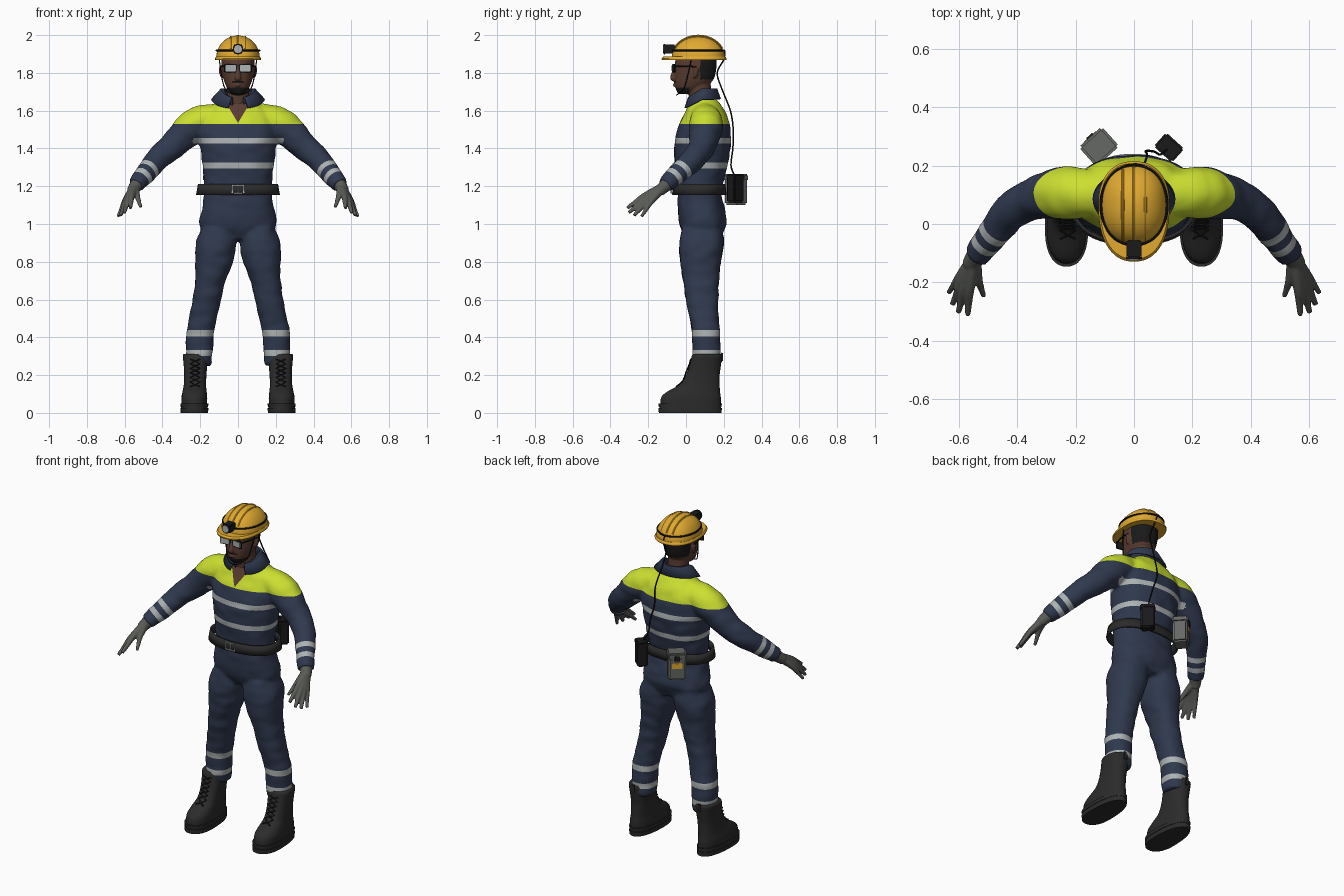
import bpy, bmesh, math
from mathutils import Vector, Matrix, noise

if "Cube" in bpy.data.objects:
    bpy.data.objects.remove(bpy.data.objects["Cube"])


def mat(name, *rgb):
    m = bpy.data.materials.new(name)
    m.use_nodes = True
    m.diffuse_color = (*rgb, 1)
    m.node_tree.nodes["Principled BSDF"].inputs["Base Color"].default_value = (*rgb, 1)
    return m


NAVY = mat("navy cloth", .029, .041, .078)
LIME = mat("safety yellow", .6, .74, .03)
SILVER = mat("reflective silver", .42, .45, .45)
AMBER = mat("helmet amber", .75, .4, .03)
SKIN = mat("skin", .1, .045, .03)
BOOT = mat("boot leather", .024, .024, .024)
BLACK = mat("black", .01, .01, .011)
GLOVE = mat("glove grey", .1, .105, .093)
CASE = mat("case grey", .13, .14, .13)


def finish(name, bm, mats, mirror=False, angle=40):
    bmesh.ops.recalc_face_normals(bm, faces=bm.faces)
    me = bpy.data.meshes.new(name)
    bm.to_mesh(me)
    bm.free()
    for m in mats:
        me.materials.append(m)
    me.shade_smooth()
    me.set_sharp_from_angle(angle=math.radians(angle))
    ob = bpy.data.objects.new(name, me)
    bpy.context.collection.objects.link(ob)
    if mirror:
        ob.modifiers.new("mirror", 'MIRROR')
    return ob


def spline(st, n):
    """Smooth curve through tuples of any length."""
    out = []
    for i in range(len(st) - 1):
        a, b, c, d = st[max(i - 1, 0)], st[i], st[i + 1], st[min(i + 2, len(st) - 1)]
        for k in range(n):
            t = k / n
            out.append([q + t * (r - p) / 2 + t * t * (p - 2.5 * q + 2 * r - s / 2)
                        + t ** 3 * (1.5 * (q - r) + (s - p) / 2) for p, q, r, s in zip(a, b, c, d)])
    return out + [list(st[-1])]


def loft(bm, rings):
    vs = [[bm.verts.new(p) for p in r] for r in rings]
    n = len(vs[0])
    for a, b in zip(vs, vs[1:]):
        for i in range(n):
            bm.faces.new((a[i], a[(i + 1) % n], b[(i + 1) % n], b[i]))
    bm.faces.new(vs[0][::-1])
    bm.faces.new(vs[-1])


def stack(bm, st, n=36, mid=.5, side=1, sub=4):
    """Horizontal oval rings: z, centre x, half width, front y, back y."""
    rings = []
    for z, cx, rx, y0, y1 in spline(st, sub):
        m, ring = y0 + (y1 - y0) * mid, []
        for i in range(n):
            a = math.tau * i / n
            c, s = math.cos(a), math.sin(a)
            r = (abs(c) ** 2.3 + abs(s) ** 2.3) ** (-1 / 2.3)
            ring.append((side * (cx + rx * c * r), m + s * r * (y1 - m if s > 0 else m - y0), z))
        rings.append(ring)
    loft(bm, rings)


def tube(bm, pts, n=16, sub=4, side=1):
    """Round tube through x, y, z, radius."""
    st = [(Vector((side * p[0], p[1], p[2])), p[3]) for p in spline(pts, sub)]
    rings, u = [], None
    for i, (p, r) in enumerate(st):
        t = (st[min(i + 1, len(st) - 1)][0] - st[max(i - 1, 0)][0]).normalized()
        u = t.orthogonal() if u is None else u - t * u.dot(t)
        u.normalize()
        w = t.cross(u)
        rings.append([p + r * (u * math.cos(math.tau * k / n) + w * math.sin(math.tau * k / n)) for k in range(n)])
    loft(bm, rings)


def wire(name, pts, m, mirror=False, n=8, sub=4):
    bm = bmesh.new()
    tube(bm, pts, n, sub)
    return finish(name, bm, [m], mirror)


def box(name, loc, size, m, turn=0, bevel=.004, mirror=False):
    bm = bmesh.new()
    M = Matrix.Translation(loc) @ Matrix.Rotation(math.radians(turn), 4, 'Z') @ Matrix.Diagonal((*size, 1))
    bmesh.ops.create_cube(bm, size=1, matrix=M)
    bmesh.ops.bevel(bm, geom=bm.edges[:], offset=bevel, segments=2, affect='EDGES')
    return finish(name, bm, [m], mirror, 35)


def fuse(bm, voxel, smooth):
    """Merge overlapping shells into one soft surface."""
    ob = finish("merge_helper", bm, [])
    r = ob.modifiers.new("fuse", 'REMESH')
    r.mode, r.voxel_size = 'VOXEL', voxel
    s = ob.modifiers.new("soften", 'SMOOTH')
    s.factor, s.iterations = .5, smooth
    out = bmesh.new()
    out.from_object(ob, bpy.context.evaluated_depsgraph_get())
    bpy.data.objects.remove(ob)
    return out


# Coverall: torso, legs and sleeves fused into one
bm = bmesh.new()
stack(bm, [(.92, 0, .17, 0, .18), (1, 0, .205, -.035, .215), (1.1, 0, .186, -.045, .2), (1.18, 0, .18, -.045, .19),
           (1.3, 0, .187, -.057, .217), (1.4, 0, .2, -.062, .235), (1.5, 0, .212, -.045, .235),
           (1.58, 0, .18, -.01, .215), (1.64, 0, .115, .02, .18), (1.665, 0, .08, .04, .15)])
for s in (1, -1):
    stack(bm, [(.98, .1, .09, -.02, .19), (.9, .116, .108, -.035, .2), (.8, .126, .1, -.03, .185),
               (.7, .146, .08, -.015, .175), (.6, .165, .075, 0, .17), (.5, .186, .074, .02, .172),
               (.42, .202, .073, .032, .18), (.3, .206, .07, .037, .182), (.25, .208, .066, .045, .178)], side=s)
    tube(bm, [(.08, .1, 1.575, .07), (.21, .107, 1.532, .09), (.285, .1, 1.475, .083), (.36, .08, 1.4, .07),
              (.425, .04, 1.345, .063), (.48, -.03, 1.28, .056), (.54, -.11, 1.205, .045)], 24, side=s)
bm = fuse(bm, .01, 5)
bm.normal_update()
for v in bm.verts:
    p = v.co
    v.co = p + v.normal * .005 * noise.noise(Vector((p.x * 13, p.y * 13, p.z * 20)))

# Cut the cloth along the colour borders
ELBOW, WRIST = Vector((.46, -.01, 1.3)), Vector((.54, -.11, 1.205))
AXIS = (WRIST - ELBOW).normalized()
HOOPS = [(1.425, 1.455), (1.295, 1.326), (.405, .44), (.3, .332)]
CUFFS = [(.012, .042), (.075, .105)]
cuts = [((0, 0, z), (0, 0, 1)) for pair in HOOPS for z in pair] + [((0, 0, 1.53), (0, 0, 1))]
for s in (1, -1):
    flip = Vector((s, 1, 1))
    cuts += [((ELBOW + AXIS * d) * flip, AXIS * flip) for pair in CUFFS for d in pair]
    cuts.append(((0, 0, 1.535), (s, 0, -.6)))
for co, no in cuts:
    bmesh.ops.bisect_plane(bm, geom=bm.verts[:] + bm.edges[:] + bm.faces[:], plane_co=co, plane_no=no)
for f in bm.faces:
    p = f.calc_center_median()
    ax = abs(p.x)
    d = (Vector((ax, p.y, p.z)) - ELBOW).dot(AXIS)
    if p.y < .06 and ax < (p.z - 1.535) * .6:
        f.material_index = 3
    elif p.z > 1.53:
        f.material_index = 1
    elif ax > .36:
        f.material_index = 2 * any(a < d < b for a, b in CUFFS)
    elif ax < .24 or p.z < .5:
        f.material_index = 2 * any(a < p.z < b for a, b in HOOPS)
    else:
        f.material_index = 0
finish("coverall", bm, [NAVY, LIME, SILVER, SKIN], angle=60)

# Folded collar, open at the front
bm = bmesh.new()
rows = []
for rx, ry, z in [(.066, .064, 1.65), (.073, .07, 1.715), (.09, .08, 1.718), (.142, .1, 1.662)]:
    row = []
    for i in range(33):
        a = math.radians(22 + i * 316 / 32)
        row.append(bm.verts.new((rx * math.sin(a), .085 - ry * math.cos(a), z - .05 * max(0, math.cos(a)))))
    rows.append(row)
for a, b in zip(rows, rows[1:]):
    for i in range(32):
        bm.faces.new((a[i], a[i + 1], b[i + 1], b[i]))
finish("collar", bm, [NAVY]).modifiers.new("cloth", 'SOLIDIFY').thickness = .008

# Head with neck, nose and ears
bm = bmesh.new()
stack(bm, [(1.688, 0, .03, -.04, .02), (1.71, 0, .052, -.052, .06), (1.74, 0, .067, -.06, .12),
           (1.77, 0, .077, -.06, .148), (1.82, 0, .084, -.058, .16), (1.87, 0, .086, -.055, .16),
           (1.94, 0, .065, -.02, .13)])
tube(bm, [(0, .09, 1.56, .065), (0, .075, 1.68, .06), (0, .07, 1.78, .06)], 24)
tube(bm, [(0, -.05, 1.835, .01), (0, -.065, 1.795, .013), (0, -.067, 1.772, .017), (0, -.055, 1.764, .01)])
tube(bm, [(0, -.055, 1.744, .013), (0, -.057, 1.728, .013)])
for s in (1, -1):
    tube(bm, [(.083, .045, 1.775, .008), (.087, .052, 1.8, .013), (.088, .055, 1.83, .014)], side=s)
bm = fuse(bm, .005, 3)
for f in bm.faces:
    p = f.calc_center_median()
    hair = p.z > 1.765 and p.y > .075
    beard = 1.68 < p.z < 1.722 and p.y < .015
    tache = 1.747 < p.z < 1.757 and p.y < -.045 and abs(p.x) < .032
    f.material_index = int(hair or beard or tache)
finish("head", bm, [SKIN, BLACK], angle=60)

# Hard hat: dome, brim, ridges, strap and lamp
bm = bmesh.new()
arc = [math.radians(a) for a in (0, 12, 25, 38, 50, 62, 74, 84, 89)]
stack(bm, [(1.88 + .118 * math.sin(a), 0, .115 * math.cos(a), .065 - .14 * math.cos(a), .065 + .14 * math.cos(a))
           for a in arc], 48)
finish("helmet_dome", bm, [AMBER])
bm = bmesh.new()
stack(bm, [(1.868, 0, .12, -.127, .213), (1.876, 0, .122, -.129, .215), (1.886, 0, .116, -.12, .208)], 48, .56, sub=2)
finish("helmet_brim", bm, [AMBER])
for name, x in [("left_ridge", .038), ("middle_ridge", 0), ("right_ridge", -.038)]:
    f = math.sqrt(1 - (x / .115) ** 2)
    wire(name, [(x, .065 - .14 * f * math.cos(a), 1.878 + .118 * f * math.sin(a), .006)
                for a in [math.radians(25 + 13 * i) for i in range(11)]], AMBER)
wire("helmet_strap", [(.114 * math.sin(a), .065 - .138 * math.cos(a), 1.918, .005)
                      for a in [math.tau * i / 24 for i in range(25)]], BLACK)
box("lamp_body", (0, -.085, 1.926), (.05, .058, .046), BLACK)
wire("lamp_rim", [(0, -.112, 1.926, .028), (0, -.12, 1.926, .027)], BLACK, n=24, sub=1)
wire("lamp_glass", [(0, -.118, 1.926, .021), (0, -.123, 1.926, .021)], SILVER, n=24, sub=1)
wire("chin_strap", [(.1, .03, 1.88, .003), (.088, .01, 1.79, .003), (.07, -.01, 1.72, .003), (.035, -.04, 1.69, .003),
                    (0, -.05, 1.683, .003)], BLACK, True)

# Safety glasses
box("glasses_frame", (.038, -.064, 1.824), (.07, .01, .046), BLACK, -8, .003, True)
box("glasses_lens", (.039, -.069, 1.824), (.056, .006, .034), SILVER, -8, .002, True)
wire("glasses_temple", [(.073, -.058, 1.836, .004), (.088, 0, 1.836, .004), (.092, .055, 1.832, .004)], BLACK, True)

# Gloves: every finger runs back into the wrist, forming the palm
bm = bmesh.new()
wrist = Vector((.548, -.12, 1.195))
tube(bm, [(.525, -.09, 1.222, .04), (.545, -.115, 1.198, .034), (.56, -.14, 1.175, .03)])
for tip, r in [((.57, -.312, 1.085), .018), ((.602, -.303, 1.06), .018), ((.622, -.275, 1.045), .018),
               ((.635, -.235, 1.04), .016), ((.515, -.248, 1.09), .016)]:
    tip = Vector(tip)
    k = wrist.lerp(tip, .52) + Vector((.004, 0, .01))
    tube(bm, [(*wrist, .026), (*k, r), (*k.lerp(tip, .55), r * .72), (*tip, r * .55)], 12)
finish("glove", fuse(bm, .005, 3), [GLOVE], True, 70)

# Boots with soles, cuffs, laces and pull tabs
bm = bmesh.new()
stack(bm, [(.045, .231, .068, -.136, .184), (.085, .231, .068, -.13, .184), (.112, .23, .064, -.1, .18),
           (.15, .228, .059, -.035, .178), (.2, .226, .059, 0, .178), (.26, .225, .063, .02, .186),
           (.3, .225, .067, .03, .191), (.312, .225, .062, .036, .186)], mid=.38)
finish("boot", bm, [BOOT], True, 60)
bm = bmesh.new()
for z, h in ((0, .026), (.03, .02)):
    stack(bm, [(z, .231, .073, -.144, .188), (z + h, .231, .074, -.146, .19)], mid=.38, sub=1)
stack(bm, [(.02, .231, .07, -.14, .186), (.035, .231, .07, -.14, .186)], mid=.38, sub=1)
finish("boot_sole", bm, [BOOT], True)
for s in (1, -1):
    wire("boot_lace_" + ("a" if s > 0 else "b"),
         [(.227 + s * .026 * (-1) ** i, y - .001, .14 + .024 * i, .004)
          for i, y in enumerate((-.05, -.02, -.008, 0, .01, .02, .026))], BLACK, True, 6, 2)
box("pull_tab", (.225, .19, .295), (.022, .01, .05), BOOT, mirror=True)

# Belt and buckle
bm = bmesh.new()
stack(bm, [(1.155, 0, .222, -.074, .215), (1.213, 0, .212, -.068, .208)], 48, sub=1)
caps = [f for f in bm.faces if len(f.verts) > 4]
bmesh.ops.delete(bm, geom=caps, context='FACES_ONLY')
finish("belt", bm, [BOOT]).modifiers.new("leather", 'SOLIDIFY').thickness = .01
for z in (1.164, 1.206):
    box("buckle_bar", (0, -.077, z), (.066, .008, .007), SILVER, bevel=.002)
for x in (-.03, 0, .03):
    box("buckle_post", (x, -.077, 1.185), (.007, .008, .045), SILVER, bevel=.002)

# Belt gear: lamp battery with cable, and rescue case
box("battery", (.12, .262, 1.185), (.08, .06, .14), BLACK, -42, .008)
box("battery_lid", (.12, .262, 1.25), (.084, .064, .028), BLACK, -42, .006)
wire("lamp_cable", [(0, .205, 1.918, .004), (.015, .2, 1.87, .004), (.02, .165, 1.8, .004), (.03, .192, 1.71, .004),
                    (.045, .235, 1.6, .004), (.04, .25, 1.5, .004), (.07, .248, 1.4, .004), (.09, .238, 1.31, .004),
                    (.115, .258, 1.255, .004)], BLACK)
box("rescue_case", (-.12, .265, 1.17), (.1, .085, .14), CASE, 42, .01)
box("rescue_case_lid", (-.12, .265, 1.245), (.106, .091, .04), CASE, 42, .008)
out = Vector((-math.sin(math.radians(42)), math.cos(math.radians(42)), 0))
box("case_label", Vector((-.12, .265, 1.19)) + out * .043, (.058, .008, .035), AMBER, 42, .002)
box("case_latch", Vector((-.12, .265, 1.235)) + out * .047, (.03, .008, .03), BLACK, 42, .002)
